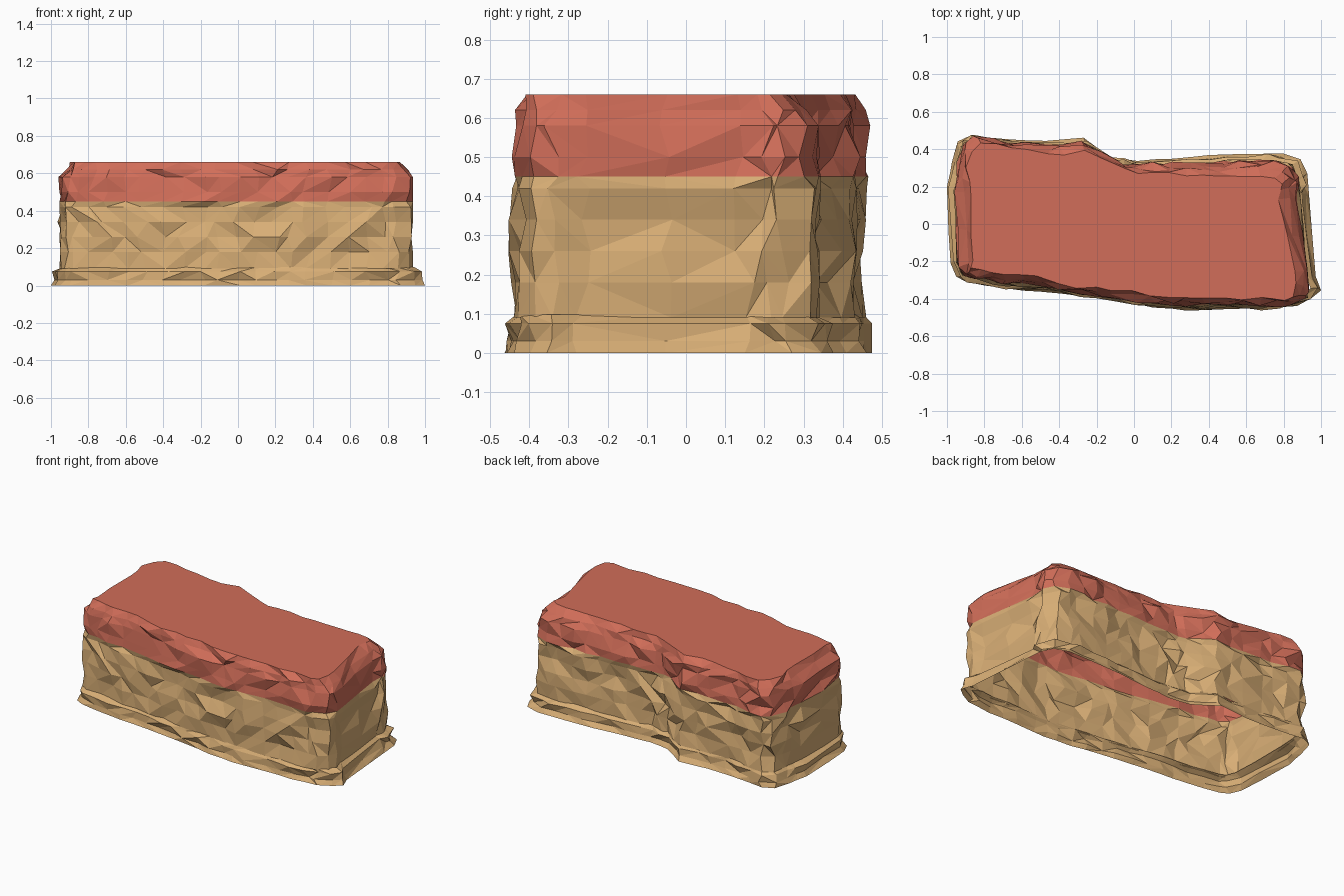
import bpy, bmesh, random
from mathutils import Vector

random.seed(5)

# plan outlines, counter-clockwise and paired point by point: foot and flat summit
FOOT = [(-0.98, -0.21), (-0.95, -0.28), (-0.90, -0.31), (-0.70, -0.345), (-0.50, -0.365), (-0.30, -0.385),
        (-0.10, -0.41), (0.10, -0.445), (0.28, -0.465), (0.50, -0.455), (0.70, -0.455), (0.87, -0.435),
        (0.95, -0.40), (1.00, -0.355), (0.97, -0.28), (0.935, 0.15), (0.925, 0.27), (0.89, 0.345),
        (0.80, 0.38), (0.60, 0.375), (0.40, 0.365), (0.20, 0.35), (0.02, 0.335), (-0.12, 0.355),
        (-0.20, 0.41), (-0.27, 0.46), (-0.38, 0.45), (-0.60, 0.445), (-0.78, 0.46), (-0.87, 0.475),
        (-0.94, 0.44), (-0.97, 0.33), (-1.00, 0.20)]
SUMMIT = [(-0.86, -0.20), (-0.86, -0.23), (-0.82, -0.245), (-0.70, -0.26), (-0.52, -0.28), (-0.30, -0.335),
          (-0.12, -0.35), (0.08, -0.375), (0.28, -0.39), (0.48, -0.39), (0.68, -0.40), (0.80, -0.41),
          (0.84, -0.385), (0.87, -0.32), (0.85, -0.25), (0.77, 0.14), (0.78, 0.21), (0.75, 0.25),
          (0.68, 0.255), (0.52, 0.255), (0.36, 0.255), (0.18, 0.27), (0.02, 0.275), (-0.10, 0.31),
          (-0.18, 0.35), (-0.26, 0.385), (-0.38, 0.37), (-0.58, 0.39), (-0.74, 0.42), (-0.82, 0.425),
          (-0.87, 0.39), (-0.89, 0.30), (-0.87, 0.15)]


def make_material(name, color):
    m = bpy.data.materials.new(name)
    m.diffuse_color = (*color, 1)
    return m


tan = make_material("sandstone", (0.69, 0.425, 0.18))
red = make_material("red_rock", (0.64, 0.155, 0.10))

# split the long segments so the cliffs break into small facets
columns = []
for i in range(len(FOOT)):
    a, b = Vector(FOOT[i]), Vector(FOOT[(i + 1) % len(FOOT)])
    s, t = Vector(SUMMIT[i]), Vector(SUMMIT[(i + 1) % len(FOOT)])
    columns.append((a, s))
    if (b - a).length > 0.12:
        k = random.uniform(0.4, 0.6)
        columns.append((a.lerp(b, k), s.lerp(t, k)))
N = len(columns)


def ring(bm, z, blend, rough, slide, max_x):
    """One contour at height z, blended from foot to summit and roughened."""
    verts = []
    for i, (a, s) in enumerate(columns):
        p = a.lerp(s, blend)
        along = (columns[(i + 1) % N][0] - columns[i - 1][0]).normalized()
        out = Vector((along.y, -along.x))
        p = p + out * random.uniform(-rough, rough) + along * random.uniform(-slide, slide)
        verts.append(bm.verts.new((max(-1, min(max_x, p.x)), max(-0.47, min(0.475, p.y)), z)))
    return verts


def build(name, layers, cap, mats, color_height=None, max_x=1.0):
    bm = bmesh.new()
    rings = [ring(bm, *layer, max_x) for layer in layers]
    for lo, hi in zip(rings, rings[1:]):
        for i in range(N):
            j = (i + 1) % N
            if random.random() < 0.5:
                tris = ((lo[i], lo[j], hi[j]), (lo[i], hi[j], hi[i]))
            else:
                tris = ((lo[i], lo[j], hi[i]), (lo[j], hi[j], hi[i]))
            for tri in tris:
                bm.faces.new(tri)
    if cap:
        bm.faces.new(rings[-1])
    if color_height is not None:
        for f in bm.faces:
            f.material_index = int(f.calc_center_median().z > color_height)
    me = bpy.data.meshes.new(name)
    bm.to_mesh(me)
    bm.free()
    for m in mats:
        me.materials.append(m)
    ob = bpy.data.objects.new(name, me)
    bpy.context.collection.objects.link(ob)
    return ob


# layers: height, blend towards summit, roughness, sideways slide
build("cliff", [
    (0.09, 0.34, 0.008, 0.012),
    (0.18, 0.38, 0.018, 0.030),
    (0.26, 0.40, 0.022, 0.030),
    (0.34, 0.40, 0.022, 0.030),
    (0.42, 0.37, 0.018, 0.026),
    (0.45, 0.37, 0.014, 0.020),
    (0.50, 0.40, 0.018, 0.024),
    (0.58, 0.43, 0.020, 0.024),
    (0.62, 0.64, 0.018, 0.018),
    (0.66, 0.97, 0.010, 0.008)], True, [tan, red], 0.45, 0.935)

# thin broken ledges around the foot, open underneath
build("foot_ledge", [
    (0.0, 0.0, 0.004, 0.0),
    (0.03, 0.16, 0.014, 0.016),
    (0.075, 0.14, 0.016, 0.020),
    (0.098, 0.45, 0.006, 0.008)], False, [tan])
